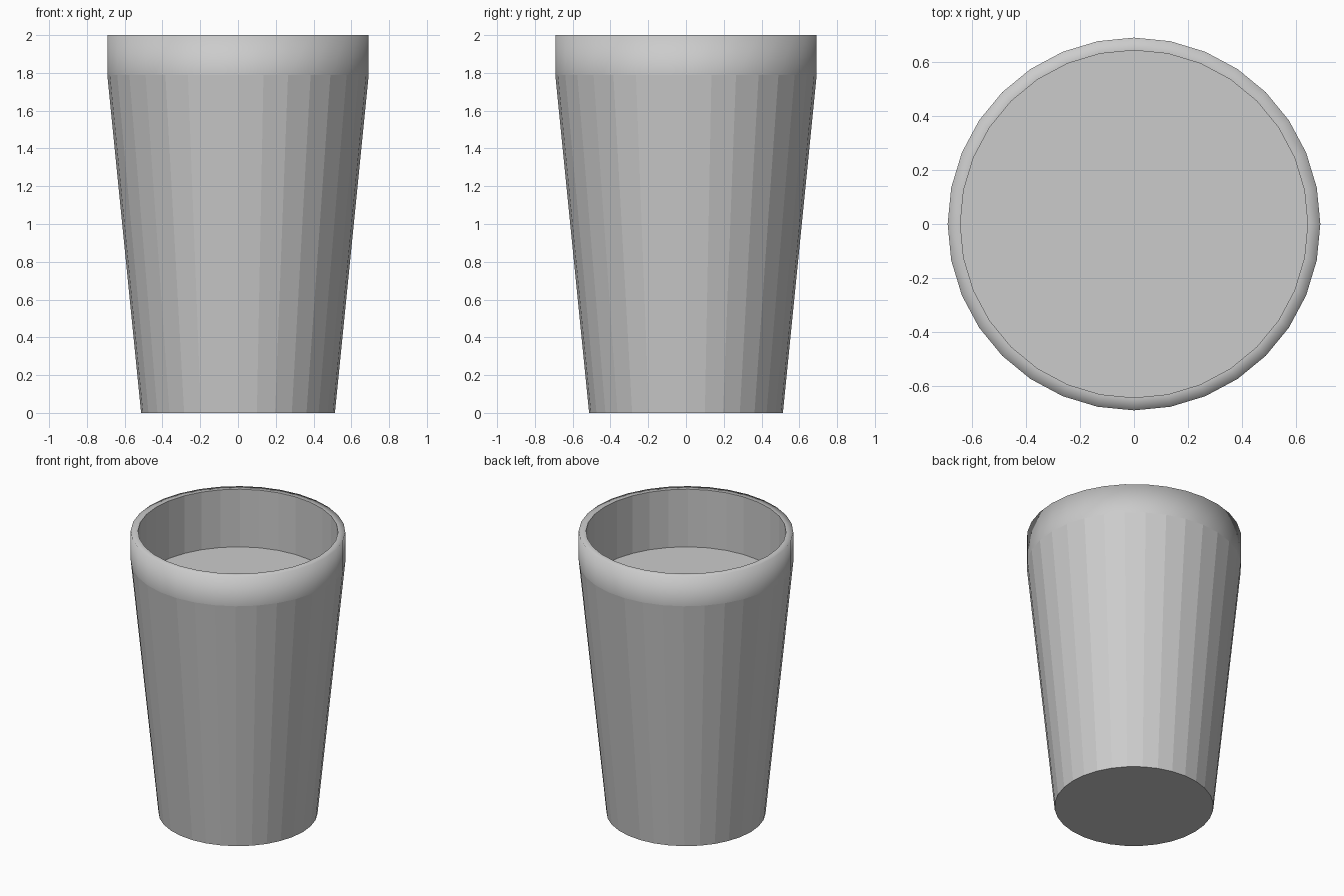
import bpy, bmesh
from math import cos, sin, tau

if "Cube" in bpy.data.objects:
    bpy.data.objects.remove(bpy.data.objects["Cube"])

SIDES = 32
# radius, height: outside from the base up, over the lip, down to the inner floor
PROFILE = [(0.513, 0.0), (0.692, 1.79), (0.692, 2.0), (0.645, 2.0), (0.645, 1.59)]
SMOOTH_BANDS = {1, 2}  # rim band and lip are smooth, the rest is faceted

bm = bmesh.new()
rings = [[bm.verts.new((r * cos(tau * i / SIDES), r * sin(tau * i / SIDES), z))
          for i in range(SIDES)] for r, z in PROFILE]

# Walls
for band, (a, b) in enumerate(zip(rings, rings[1:])):
    for i in range(SIDES):
        j = (i + 1) % SIDES
        face = bm.faces.new((a[i], a[j], b[j], b[i]))
        face.smooth = band in SMOOTH_BANDS

# Underside and inner fill surface
bm.faces.new(list(reversed(rings[0])))
bm.faces.new(rings[-1])

mesh = bpy.data.meshes.new("cup")
bm.to_mesh(mesh)
bm.free()
cup = bpy.data.objects.new("cup", mesh)
bpy.context.collection.objects.link(cup)
